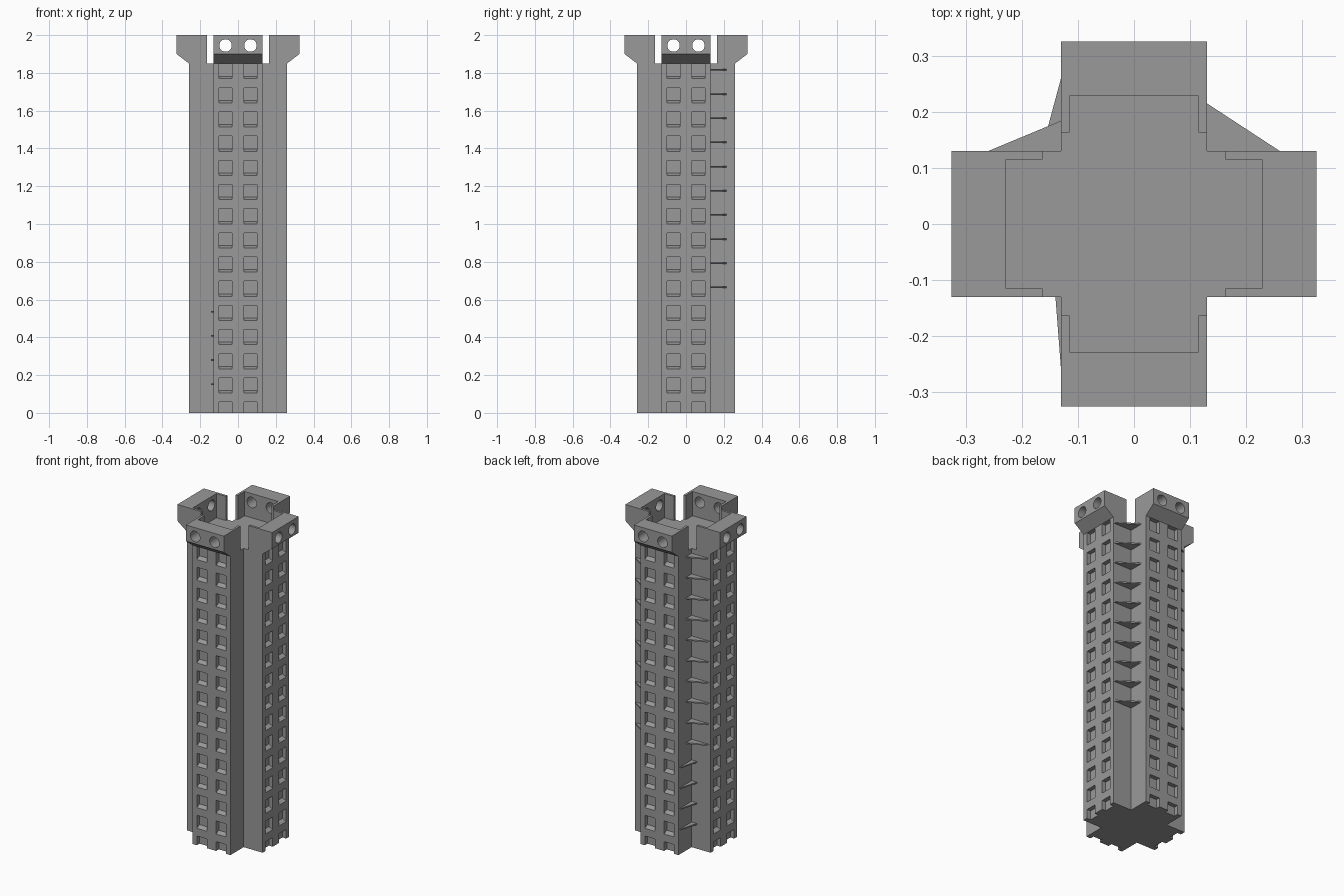
import bpy
import bmesh
from math import pi, cos, sin
from mathutils import Matrix, Vector

cube = bpy.data.objects.get("Cube")
if cube:
    bpy.data.objects.remove(cube, do_unlink=True)

ARM, REACH, LIP = 0.13, 0.26, 0.325   # arm half width, arm length, crown overhang
DECK, TOP = 1.85, 2.0
FLOOR = 0.128                          # storey height
INNER, RETURN_END = 0.228, 0.163       # inner parapet face, end of its side walls
BAYS = (-0.066, 0.066)                 # window column centres

stone = bpy.data.materials.new("stone_grey")
stone.use_nodes = True
stone.diffuse_color = (0.32, 0.32, 0.32, 1)
stone.node_tree.nodes["Principled BSDF"].inputs["Base Color"].default_value = (0.32, 0.32, 0.32, 1)


def prism(bm, points, offset):
    """Extrude a flat outline along an offset."""
    base = bm.faces.new([bm.verts.new(p) for p in points])
    grown = bmesh.ops.extrude_face_region(bm, geom=[base])["geom"]
    verts = [g for g in grown if isinstance(g, bmesh.types.BMVert)]
    bmesh.ops.translate(bm, verts=verts, vec=Vector(offset))


def make(name, bm):
    bmesh.ops.recalc_face_normals(bm, faces=bm.faces[:])
    mesh = bpy.data.meshes.new(name)
    bm.to_mesh(mesh)
    bm.free()
    mesh.materials.append(stone)
    obj = bpy.data.objects.new(name, mesh)
    bpy.context.collection.objects.link(obj)
    return obj


def side_profile(bm, profile, x0, x1):
    """Prism across the front face from (y, z) points."""
    prism(bm, [(x0, y, z) for y, z in profile], (x1 - x0, 0, 0))


def four_sides(bm):
    """Repeat the front geometry on the other three sides."""
    front = bm.verts[:] + bm.edges[:] + bm.faces[:]
    for turn in range(1, 4):
        copy = bmesh.ops.duplicate(bm, geom=front)["geom"]
        verts = [g for g in copy if isinstance(g, bmesh.types.BMVert)]
        bmesh.ops.rotate(bm, verts=verts, matrix=Matrix.Rotation(turn * pi / 2, 3, "Z"))


def cut(target, cutter):
    cutter.hide_render = True
    mod = target.modifiers.new("openings", "BOOLEAN")
    mod.operation = "DIFFERENCE"
    mod.solver = "EXACT"
    mod.object = cutter
    bpy.context.view_layer.objects.active = target
    bpy.ops.object.modifier_apply(modifier=mod.name)
    bpy.data.objects.remove(cutter, do_unlink=True)


# Cross-shaped shaft
bm = bmesh.new()
outline = []
for turn in range(4):
    c, s = (1, 0, -1, 0)[turn], (0, 1, 0, -1)[turn]
    for x, y in ((REACH, -ARM), (REACH, ARM), (ARM, ARM)):
        outline.append((x * c - y * s, x * s + y * c, 0))
prism(bm, outline, (0, 0, DECK))
shaft = make("tower_shaft", bm)

# Recessed windows with sloping sills
bm = bmesh.new()
back, out = -REACH + 0.026, -REACH - 0.02
for level in range(15):
    z = level * FLOOR - 0.023
    sill = [(out, z - 0.01), (back, z + 0.013), (back, z + 0.08), (out, z + 0.08)]
    for x in BAYS:
        side_profile(bm, sill, x - 0.034, x + 0.034)
four_sides(bm)
cut(shaft, make("window_cutter", bm))

# Flared crown walls
bm = bmesh.new()
side_profile(bm, [(-INNER, DECK), (-REACH, DECK), (-LIP, 1.9), (-LIP, TOP), (-INNER, TOP)], -ARM, ARM)
four_sides(bm)
crown = make("crown_walls", bm)

# Round openings through the crown
bm = bmesh.new()
for x in BAYS:
    ring = [(x + 0.033 * cos(a * pi / 12), -0.4, 1.945 + 0.033 * sin(a * pi / 12)) for a in range(24)]
    prism(bm, ring, (0, 0.2, 0))
four_sides(bm)
cut(crown, make("porthole_cutter", bm))

# Thin side walls returning inward from the crown
bm = bmesh.new()
for x in (-ARM, ARM - 0.015):
    side_profile(bm, [(-INNER, DECK), (-RETURN_END, DECK), (-RETURN_END, TOP), (-INNER, TOP)], x, x + 0.015)
four_sides(bm)
make("crown_side_walls", bm)


def corner_ledges(name, sx, sy, tip_x, tip_y, levels):
    """Thin triangular ledges in an inner corner, one per storey."""
    bm = bmesh.new()
    for level in levels:
        z = 0.02 + level * FLOOR
        prism(bm, [(sx * ARM, sy * ARM, z), (sx * tip_x, sy * ARM, z), (sx * ARM, sy * tip_y, z)],
              (0, 0, 0.008))
    make(name, bm)


# Corner ledges
corner_ledges("back_left_ledges", 1, 1, 0.26, 0.215, range(5, 15))
corner_ledges("back_right_upper_ledges", -1, 1, 0.26, 0.184, range(5, 15))
corner_ledges("back_right_lower_ledges", -1, 1, 0.165, 0.26, range(1, 5))
corner_ledges("front_right_ledges", -1, -1, 0.14, 0.26, range(1, 5))
